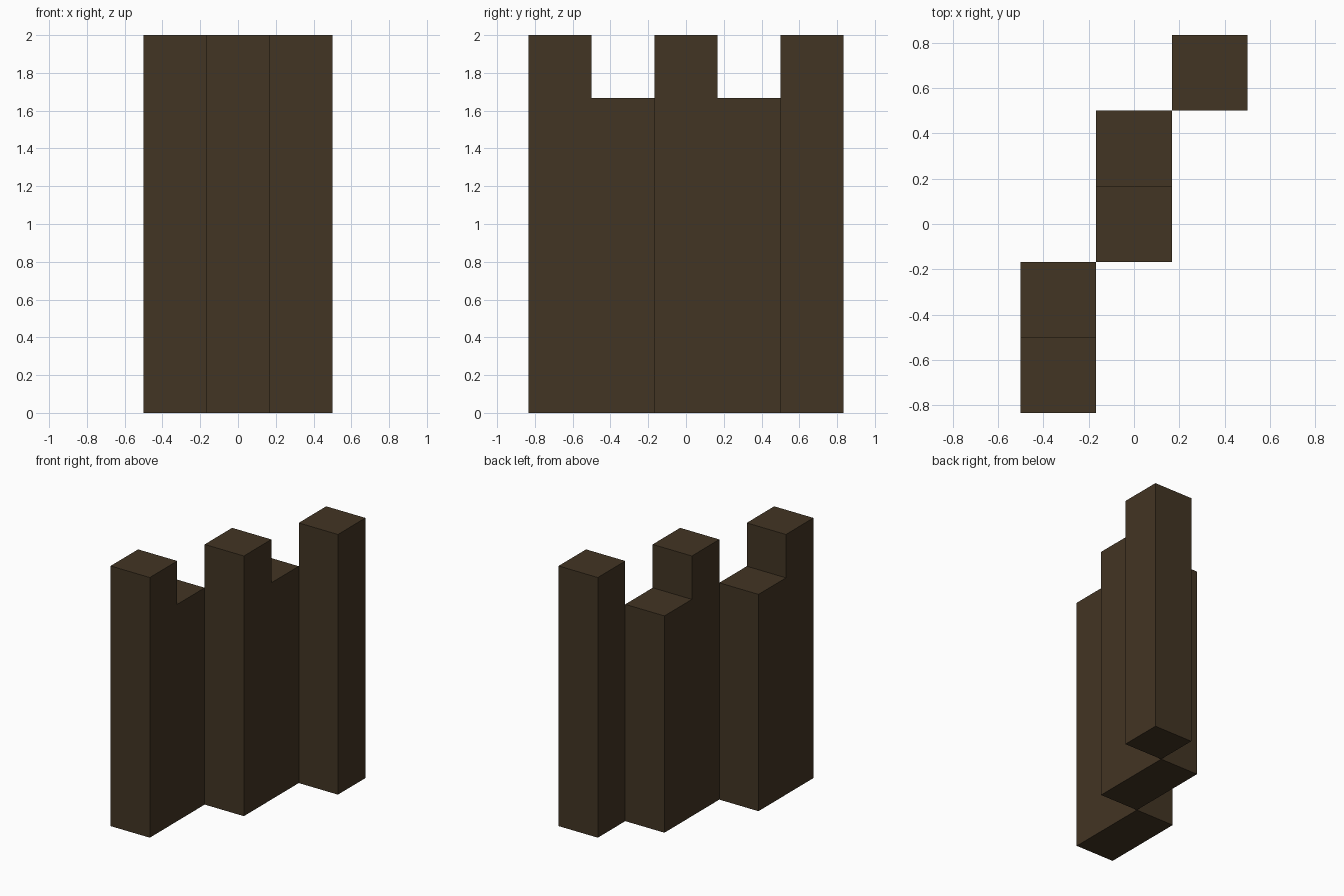
import bpy
import bmesh
from mathutils import Vector

UNIT = 1 / 3          # width of one block
FULL, LOW = 2.0, 5 / 3  # merlon top and notch top

cube = bpy.data.objects.get("Cube")
if cube:
    bpy.data.objects.remove(cube, do_unlink=True)

brown = bpy.data.materials.new("dark_brown")
brown.use_nodes = True
colour = (0.055, 0.035, 0.017, 1)
brown.diffuse_color = colour
bsdf = brown.node_tree.nodes["Principled BSDF"]
bsdf.inputs["Base Color"].default_value = colour
bsdf.inputs["Roughness"].default_value = 0.9


def extruded_wall(name, x, profile):
    """Extrude a (y, z) outline one block wide along x, centred on x."""
    bm = bmesh.new()
    verts = [bm.verts.new((x - UNIT / 2, y, z)) for y, z in profile]
    face = bm.faces.new(verts)
    grown = bmesh.ops.extrude_face_region(bm, geom=[face])["geom"]
    moved = [g for g in grown if isinstance(g, bmesh.types.BMVert)]
    bmesh.ops.translate(bm, verts=moved, vec=Vector((UNIT, 0, 0)))
    bmesh.ops.recalc_face_normals(bm, faces=bm.faces)
    mesh = bpy.data.meshes.new(name)
    bm.to_mesh(mesh)
    bm.free()
    mesh.materials.append(brown)
    bpy.context.collection.objects.link(bpy.data.objects.new(name, mesh))


# Two stepped wall sections: a tall post with a lower block behind it
for name, x, y in (("front_wall", -UNIT, -2.5 * UNIT), ("middle_wall", 0, -0.5 * UNIT)):
    step, back = y + UNIT, y + 2 * UNIT
    extruded_wall(name, x, [(y, 0), (back, 0), (back, LOW),
                            (step, LOW), (step, FULL), (y, FULL)])

# Single tall post at the back
y = 1.5 * UNIT
extruded_wall("back_post", UNIT, [(y, 0), (y + UNIT, 0), (y + UNIT, FULL), (y, FULL)])
